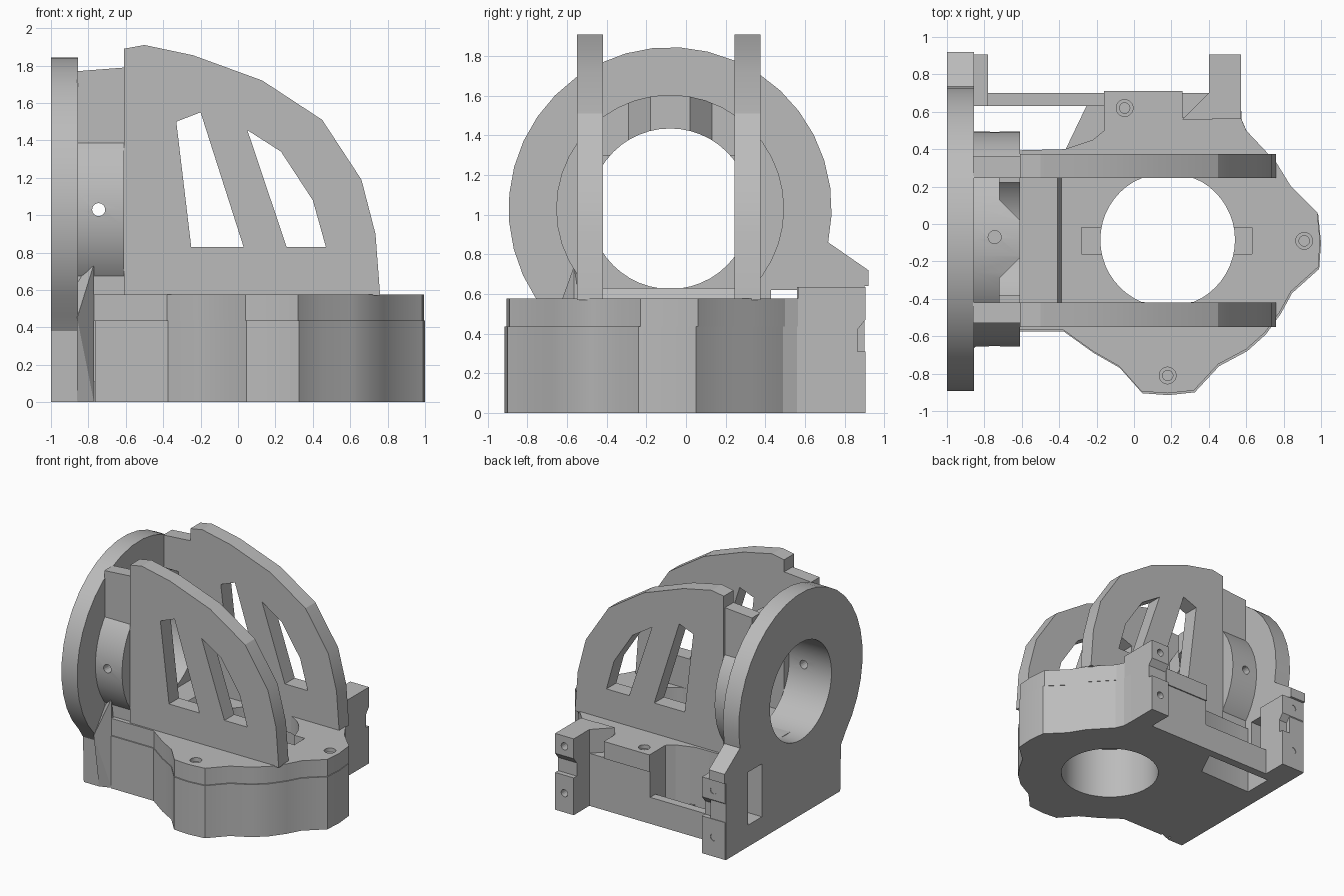
import bpy, bmesh
from math import sin, cos, pi, radians
from mathutils import Vector

old = bpy.data.objects.get("Cube")
if old:
    bpy.data.objects.remove(old, do_unlink=True)

grey = bpy.data.materials.new("plain grey")
grey.use_nodes = True
grey.diffuse_color = (0.5, 0.5, 0.5, 1)
grey.node_tree.nodes["Principled BSDF"].inputs["Base Color"].default_value = (0.5, 0.5, 0.5, 1)


def finish(name, bm):
    bmesh.ops.recalc_face_normals(bm, faces=bm.faces)
    mesh = bpy.data.meshes.new(name)
    bm.to_mesh(mesh)
    bm.free()
    mesh.materials.append(grey)
    ob = bpy.data.objects.new(name, mesh)
    bpy.context.collection.objects.link(ob)
    return ob


def prism(name, pts, axis, lo, hi):
    """Extrude a 2D profile along an axis: x takes (y,z), y takes (x,z), z takes (x,y)."""
    place = {"x": lambda u, v, w: (w, u, v),
             "y": lambda u, v, w: (u, w, v),
             "z": lambda u, v, w: (u, v, w)}[axis]
    bm = bmesh.new()
    face = bm.faces.new([bm.verts.new(place(u, v, lo)) for u, v in pts])
    ext = bmesh.ops.extrude_face_region(bm, geom=[face])
    verts = [g for g in ext["geom"] if isinstance(g, bmesh.types.BMVert)]
    bmesh.ops.translate(bm, verts=verts, vec=Vector(place(0, 0, hi - lo)))
    return finish(name, bm)


def circle(u, v, r, n=32):
    return [(u + r * cos(2 * pi * i / n), v + r * sin(2 * pi * i / n)) for i in range(n)]


def box(name, x0, x1, y0, y1, z0, z1):
    return prism(name, [(x0, y0), (x1, y0), (x1, y1), (x0, y1)], "z", z0, z1)


def cut(ob, *cutters):
    for c in cutters:
        c.hide_render = True
        mod = ob.modifiers.new("cut", "BOOLEAN")
        mod.operation = "DIFFERENCE"
        mod.solver = "EXACT"
        mod.object = c
        with bpy.context.temp_override(object=ob, active_object=ob, selected_objects=[ob]):
            bpy.ops.object.modifier_apply(modifier=mod.name)
        bpy.data.objects.remove(c, do_unlink=True)


CY, CZ = -0.08, 1.03          # axis of the big ring
BX, BY = 0.18, -0.085         # axis of the base opening


def ring_bore():
    return prism("bore_cutter", circle(CY, CZ, 0.405, 48), "x", -1.1, -0.5)


def side_screw():
    return prism("side_screw_cutter", circle(-0.745, CZ, 0.035, 16), "y", -1, 1)


# Flange: round plate running down into a flat foot
arc = [radians(-12 + 236 * i / 24) for i in range(25)]
outline = [(CY + 0.815 * cos(a), CZ + 0.815 * sin(a)) for a in arc]
outline += [(-0.61, 0.38), (-0.6, 0), (0.9, 0), (0.9, 0.64), (0.92, 0.64), (0.92, 0.72)]
flange = prism("flange", outline, "x", -1, -0.855)
cut(flange, ring_bore(), box("foot_window", -1.1, -0.8, 0.43, 0.61, 0.18, 0.62))

# Hub sleeve with a tapered tooth on top and radial screw holes
hub = prism("hub_sleeve", circle(CY, CZ, 0.575, 40), "x", -0.86, -0.61)
cut(hub, ring_bore(), side_screw(),
    prism("top_screw", circle(-0.745, -0.07, 0.035, 16), "z", 1.2, 1.8))
for s in (-1, 1):
    notch = [(-0.72, 0.36), (-0.72, 0.21), (-0.6, 0.09), (-0.6, 0.36)]
    cut(hub, prism("notch", [(x, CY + s * y) for x, y in notch], "z", 1.3, 1.8))

# Cheek plates with two windows each, and the webs tying them to the flange
cheek_shape = [(-0.61, 0.57), (-0.61, 1.89), (-0.5, 1.91), (-0.24, 1.855), (0.13, 1.72),
               (0.45, 1.51), (0.66, 1.19), (0.735, 0.9), (0.76, 0.57)]
window_a = [(-0.33, 1.5), (-0.2, 1.55), (0.03, 0.83), (-0.25, 0.83)]
window_b = [(0.05, 1.455), (0.23, 1.34), (0.4, 1.08), (0.47, 0.83), (0.26, 0.83)]
web_shape = [(-0.86, 0.5), (-0.6, 0.5), (-0.6, 1.79), (-0.86, 1.77)]
for side, y0, y1, w0, w1 in (("front", -0.55, -0.42, -0.53, -0.42),
                             ("back", 0.245, 0.375, 0.245, 0.36)):
    cheek = prism(side + "_cheek", cheek_shape, "y", y0, y1)
    cut(cheek, prism("wa", window_a, "y", y0 - 0.1, y1 + 0.1),
        prism("wb", window_b, "y", y0 - 0.1, y1 + 0.1))
    web = prism(side + "_web", web_shape, "y", w0, w1)
    cut(web, prism("web_bore", circle(CY, CZ, 0.405, 48), "x", -1.1, -0.605), side_screw())

# Base: lower body and cover share the wavy front outline
front = [(-0.77, -0.565), (-0.38, -0.565), (-0.22, -0.68), (-0.08, -0.76), (0.04, -0.895),
         (0.18, -0.905), (0.32, -0.89), (0.45, -0.75), (0.6, -0.67), (0.7, -0.58),
         (0.78, -0.47), (0.84, -0.36), (0.985, -0.23), (0.995, -0.09), (0.98, 0.06),
         (0.84, 0.2), (0.76, 0.33), (0.6, 0.5), (0.57, 0.57)]
inner_back = [(-0.16, 0.5), (-0.22, 0.45), (-0.37, 0.4), (-0.77, 0.39)]
lower = [(x + 0.005, y - 0.01) for x, y in front]
body = prism("lower_body", lower + [(0.57, 0.7), (-0.16, 0.7)] + inner_back, "z", 0, 0.437)
cover = prism("cover", front + [(0.26, 0.57), (0.26, 0.71), (-0.16, 0.71)] + inner_back,
              "z", 0.435, 0.577)


def base_bore():
    flat = [(x, min(max(y, -0.42), 0.245)) for x, y in circle(BX, BY, 0.36, 48)]
    return prism("base_bore", flat, "z", 0.43, 0.7)


cut(body, prism("body_bore", circle(BX, BY, 0.385, 48), "z", -0.1, 0.6))
cut(cover, base_bore(), box("key_slots", -0.28, 0.63, -0.16, -0.02, 0.5, 0.7))
for x, y in ((0.18, -0.81), (0.91, -0.09), (-0.05, 0.62)):
    cut(cover, prism("countersink", circle(x, y, 0.045, 20), "z", 0.545, 0.7),
        prism("screw", circle(x, y, 0.028, 16), "z", 0.48, 0.7))

# Raised floor between the cheeks, foot sill and back rail
floor = [(-0.86, 0.5), (-0.385, 0.57), (-0.41, 0.63), (-0.86, 0.63)]
prism("raised_floor", floor, "y", -0.42, 0.245)
box("foot_sill", -0.97, -0.76, -0.56, 0.39, 0, 0.11)
box("foot_filler", -0.86, -0.76, -0.5, 0.39, 0, 0.577)
box("back_rail", -0.86, -0.15, 0.63, 0.7, 0, 0.22)
prism("rail_corner", [(-0.37, 0.39), (-0.15, 0.39), (-0.15, 0.64), (-0.25, 0.64)], "z", 0, 0.1)

# Faceted gusset at the front corner of the flange
bm = bmesh.new()
for p in ((-0.86, -0.67, 0.45), (-0.86, -0.6, 0), (-0.77, -0.565, 0.74),
          (-0.77, -0.565, 0), (-0.86, -0.45, 0.74), (-0.77, -0.45, 0)):
    bm.verts.new(p)
bmesh.ops.convex_hull(bm, input=bm.verts)
finish("corner_gusset", bm)

# Two mounting blocks at the back with a grooved face and screw holes
for name, x0, x1, y0 in (("right_mount", -0.995, -0.78, 0.63), ("left_mount", 0.4, 0.572, 0.565)):
    shape = [(y0, 0), (0.905, 0), (0.905, 0.31), (0.865, 0.31), (0.865, 0.42),
             (0.905, 0.47), (0.905, 0.635), (y0, 0.635)]
    mount = prism(name, shape, "x", x0, x1)
    for z in (0.16, 0.55):
        cut(mount, prism("mount_screw", circle((x0 + x1) / 2, z, 0.03, 16), "y", 0.8, 1))
prism("mount_fillet", [(0.26, 0.56), (0.42, 0.56), (0.42, 0.7), (0.4, 0.7)], "z", 0.43, 0.635)

# Shade curved walls smoothly and keep edges sharp
bpy.ops.object.select_all(action="DESELECT")
for ob in bpy.context.collection.objects:
    if ob.type == "MESH" and grey.name in ob.data.materials:
        ob.select_set(True)
        bpy.context.view_layer.objects.active = ob
bpy.ops.object.shade_smooth_by_angle(angle=radians(20))
